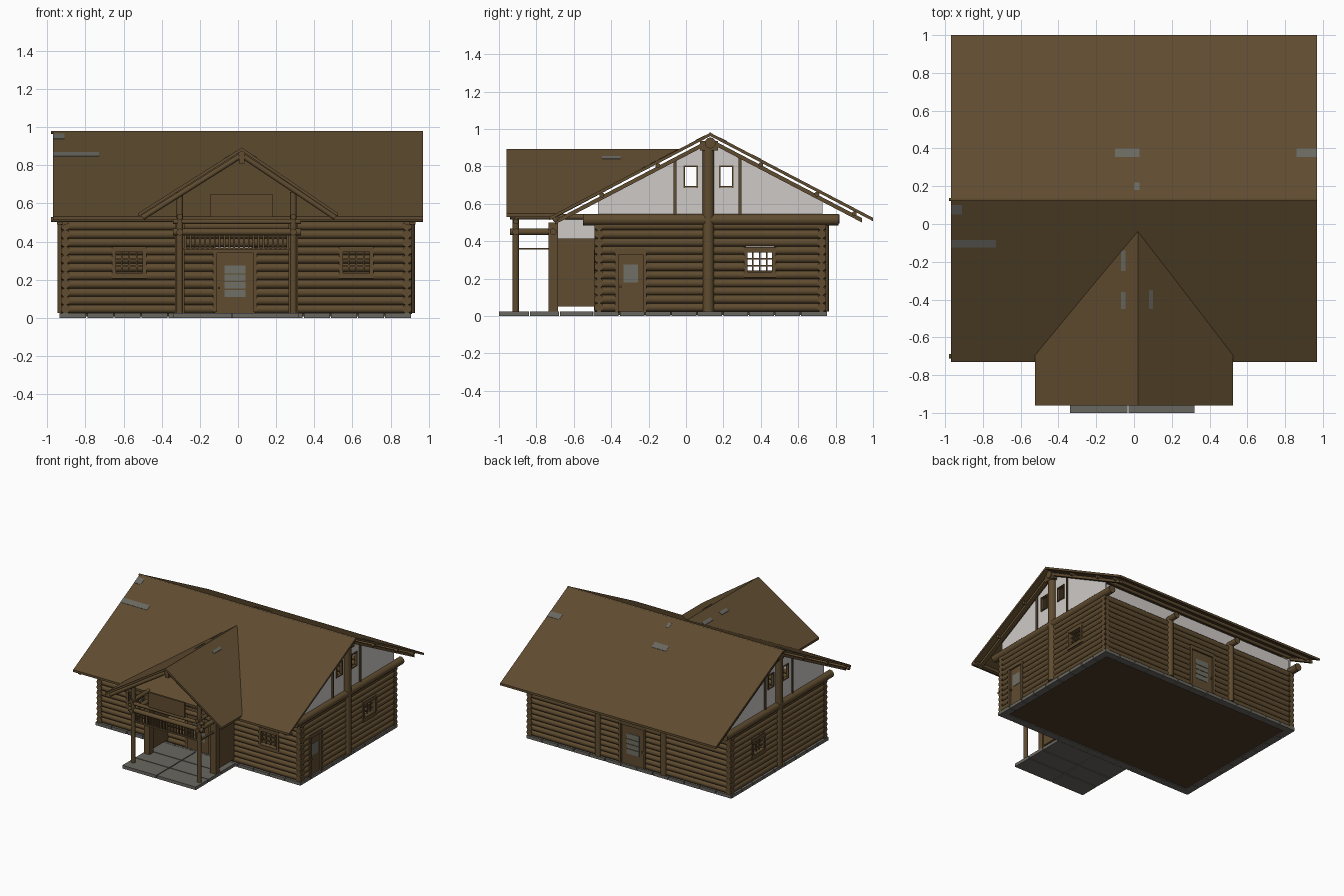
import bpy, bmesh, math
from mathutils import Vector, Matrix

cube = bpy.data.objects.get("Cube")
if cube:
    bpy.data.objects.remove(cube)


def material(name, rgb):
    m = bpy.data.materials.new(name)
    m.use_nodes = True
    m.diffuse_color = (*rgb, 1)
    b = m.node_tree.nodes["Principled BSDF"]
    b.inputs["Base Color"].default_value = (*rgb, 1)
    b.inputs["Roughness"].default_value = 0.9
    return m


WOOD = material("brown wood", (0.115, 0.072, 0.029))
FLOOR = material("dark brown floor", (0.075, 0.045, 0.02))
STONE = material("grey stone", (0.14, 0.135, 0.115))
PLASTER = material("pale plaster", (0.62, 0.59, 0.57))
GLASS = material("grey glass", (0.16, 0.16, 0.135))


class Part:
    """Collects primitives into one named object."""
    def __init__(self, name, mat):
        self.name, self.mat, self.bm = name, mat, bmesh.new()

    def box(self, x0, x1, y0, y1, z0, z1):
        mid = Vector((x0 + x1, y0 + y1, z0 + z1)) / 2
        size = Matrix.Diagonal((abs(x1 - x0), abs(y1 - y0), abs(z1 - z0), 1))
        bmesh.ops.create_cube(self.bm, size=1, matrix=Matrix.Translation(mid) @ size)

    def log(self, a, b, r):
        a, b = Vector(a), Vector(b)
        turn = (b - a).to_track_quat('Z', 'Y').to_matrix().to_4x4()
        bmesh.ops.create_cone(self.bm, cap_ends=True, segments=12, radius1=r, radius2=r,
                              depth=(b - a).length, matrix=Matrix.Translation((a + b) / 2) @ turn)

    def prism(self, pts, shift):
        low = [self.bm.verts.new(p) for p in pts]
        high = [self.bm.verts.new(Vector(p) + Vector(shift)) for p in pts]
        self.bm.faces.new(low)
        self.bm.faces.new(high[::-1])
        for i in range(len(pts)):
            j = (i + 1) % len(pts)
            self.bm.faces.new((low[j], low[i], high[i], high[j]))

    def done(self, smooth=False):
        bmesh.ops.recalc_face_normals(self.bm, faces=self.bm.faces)
        me = bpy.data.meshes.new(self.name)
        self.bm.to_mesh(me)
        self.bm.free()
        me.materials.append(self.mat)
        ob = bpy.data.objects.new(self.name, me)
        bpy.context.collection.objects.link(ob)
        if smooth:
            bpy.ops.object.select_all(action='DESELECT')
            ob.select_set(True)
            bpy.context.view_layer.objects.active = ob
            bpy.ops.object.shade_smooth_by_angle(angle=math.radians(40))


# Main dimensions
LEFT, RIGHT, FRONT, BACK = 0.885, -0.905, -0.465, 0.725
RIDGE_Y, RIDGE_Z, SLOPE = 0.13, 0.98, 0.523


def roof_z(y, drop=0):
    return RIDGE_Z - drop - SLOPE * abs(y - RIDGE_Y)


# Openings in each wall: start, end, bottom, top
side_window = (0.32, 0.47, 0.235, 0.34)
front_windows = [(-0.65, -0.49, 0.235, 0.345), (0.54, 0.70, 0.235, 0.345)]
front_door, back_door = (-0.12, 0.09, 0.04, 0.34), (-0.15, 0.07, 0.04, 0.34)
side_door = (-0.37, -0.22, 0.03, 0.33)
walls = [("front", 'x', FRONT, -1, front_windows, [front_door]),
         ("back", 'x', BACK, 1, [], [back_door]),
         ("left", 'y', LEFT, 1, [side_window], [side_door]),
         ("right", 'y', RIGHT, -1, [side_window], [])]


def along(part, axis, u0, u1, w0, w1, z0, z1):
    """Box laid along a wall running on the given axis."""
    if axis == 'x':
        part.box(u0, u1, w0, w1, z0, z1)
    else:
        part.box(w0, w1, u0, u1, z0, z1)


# Log walls, with logs broken at the openings
for name, axis, w, out, windows, doors in walls:
    wall = Part(name + "_log_wall", WOOD)
    a, b = (RIGHT - 0.024, LEFT + 0.024) if axis == 'x' else (FRONT - 0.024, BACK + 0.024)
    for k in range(11):
        z = 0.046 + 0.0435 * k
        start, spans = a, []
        for u0, u1, z0, z1 in sorted(windows + doors):
            if z0 - 0.012 < z < z1 + 0.012:
                spans.append((start, u0))
                start = u1
        for s, e in spans + [(start, b)]:
            ends = [(s, w, z), (e, w, z)] if axis == 'x' else [(w, s, z), (w, e, z)]
            wall.log(*ends, 0.0235)
    wall.done(True)

    trim = Part(name + "_frames", WOOD)
    for u0, u1, z0, z1 in windows + doors:
        for u in (u0, u1):
            along(trim, axis, u - 0.01, u + 0.01, w - 0.025, w + 0.027 * out, z0 - 0.01, z1 + 0.01)
        along(trim, axis, u0 - 0.01, u1 + 0.01, w - 0.02, w + 0.025 * out, z1, z1 + 0.03)
    for u0, u1, z0, z1 in windows:
        along(trim, axis, u0 - 0.01, u1 + 0.01, w - 0.02, w + 0.025 * out, z0 - 0.03, z0)
        for i in (1, 2, 3):
            u = u0 + (u1 - u0) * i / 4
            along(trim, axis, u - 0.004, u + 0.004, w - 0.005, w + 0.005, z0, z1)
        for i in (1, 2):
            z = z0 + (z1 - z0) * i / 3
            along(trim, axis, u0, u1, w - 0.005, w + 0.005, z - 0.004, z + 0.004)
    for u0, u1, z0, z1 in doors:
        along(trim, axis, u0, u1, w - 0.012, w + 0.012, 0.025, z1)
    trim.done()

    # Door glass with thin glazing bars
    for u0, u1, z0, z1 in doors:
        pane = Part(name + "_door_glass", GLASS)
        bars = Part(name + "_door_bars", WOOD)
        m, q = (u0 + u1) / 2, (u1 - u0) * 0.26
        low = 0.18 if axis == 'y' else 0.11
        along(pane, axis, m - q, m + q, w + 0.012 * out, w + 0.015 * out, low, 0.275)
        if axis == 'x':
            for z in (0.15, 0.19, 0.23):
                along(bars, axis, m - q, m + q, w + 0.014 * out, w + 0.018 * out, z - 0.003, z + 0.003)
        handle = u0 + 0.02
        along(bars, axis, handle - 0.006, handle + 0.006, w, w + 0.024 * out, 0.15, 0.162)
        pane.done()
        bars.done()

# Plaster gables built in columns around two small windows
cuts = [-0.47, -0.01, 0.06, RIDGE_Y, 0.18, 0.25, 0.73]
for side, x in (("left", LEFT), ("right", RIGHT)):
    out = 1 if x > 0 else -1
    gable = Part(side + "_gable", PLASTER)
    frame = Part(side + "_gable_timbers", WOOD)
    for i, (y0, y1) in enumerate(zip(cuts, cuts[1:])):
        hole = i in (1, 4)
        for b, t in ([(0.5, 0.69), (0.80, None)] if hole else [(0.5, None)]):
            gable.prism([(x - 0.005, y0, b), (x - 0.005, y1, b), (x - 0.005, y1, t or roof_z(y1, 0.05)),
                         (x - 0.005, y0, t or roof_z(y0, 0.05))], (0.01, 0, 0))
        if hole:
            for y in (y0, y1):
                frame.box(x - 0.012, x + 0.012, y - 0.004, y + 0.004, 0.685, 0.805)
            for z in (0.69, 0.80):
                frame.box(x - 0.012, x + 0.012, y0, y1, z - 0.004, z + 0.004)
    for y in (-0.06, 0.29):
        frame.box(x - 0.015, x + 0.015, y - 0.008, y + 0.008, 0.53, roof_z(y, 0.05))
    # Sloping rafters, ridge post, post head and plate log
    rx = x + 0.03 * out
    for end in (-0.70, 0.94):
        frame.prism([(rx - 0.015, RIDGE_Y, roof_z(RIDGE_Y, 0.032)), (rx - 0.015, end, roof_z(end, 0.032)),
                     (rx - 0.015, end, roof_z(end, 0.056)), (rx - 0.015, RIDGE_Y, roof_z(RIDGE_Y, 0.056))],
                    (0.03, 0, 0))
    frame.log((x + 0.012 * out, 0.12, 0.025), (x + 0.012 * out, 0.12, 0.92), 0.031)
    frame.box(x - 0.03, x + 0.045, 0.075, 0.17, 0.885, 0.935)
    frame.log((x + 0.01 * out, -0.55, 0.515), (x + 0.01 * out, 0.815, 0.515), 0.03)
    gable.done()
    frame.done(True)

infill = Part("eave_infill", PLASTER)
for y in (FRONT + 0.01, BACK - 0.01):
    infill.box(RIGHT, LEFT, y - 0.005, y + 0.005, 0.49, 0.61)
infill.done()

# Main roof slopes, ridge cap and purlins
for name, end in (("front", -0.73), ("back", 1.0)):
    slope = Part(name + "_roof", WOOD)
    slope.prism([(-0.97, RIDGE_Y, RIDGE_Z), (0.97, RIDGE_Y, RIDGE_Z), (0.97, end, roof_z(end)),
                 (-0.97, end, roof_z(end))], (0, 0, -0.018))
    slope.done()
purlins = Part("roof_purlins", WOOD)
for y in (-0.69, -0.45, -0.15, 0.4, 0.7, 0.9):
    purlins.log((-0.96, y, roof_z(y, 0.03)), (0.95, y, roof_z(y, 0.03)), 0.013)
purlins.log((-0.95, RIDGE_Y, 0.925), (0.94, RIDGE_Y, 0.925), 0.03)
purlins.log((-0.98, RIDGE_Y, 0.973), (0.97, RIDGE_Y, 0.973), 0.008)
purlins.log((-0.98, -0.70, 0.515), (0.97, -0.70, 0.515), 0.013)
purlins.done(True)

# Back wall posts with short beams under the eave
posts = Part("back_posts", WOOD)
for x in (0.27, -0.32):
    posts.log((x, BACK + 0.015, 0.025), (x, BACK + 0.015, 0.52), 0.025)
    posts.log((x, 0.60, 0.52), (x, 0.82, 0.52), 0.024)
posts.done(True)

# Porch roof, joined to the front slope at the valleys
PX, PZ, EAVE = 0.02, 0.893, 0.548
for name, x in (("left", 0.525), ("right", -0.525)):
    half = Part(name + "_porch_roof", WOOD)
    half.prism([(PX, -0.96, PZ), (PX, -0.04, PZ), (x, -0.69, EAVE), (x, -0.96, EAVE)], (0, 0, -0.018))
    half.done()

# Porch posts, beams, truss and balustrade
porch = Part("porch_frame", WOOD)
for x in (-0.305, 0.29):
    porch.log((x, -0.91, 0.02), (x, -0.91, 0.66), 0.017)
    porch.box(x - 0.025, x + 0.025, -0.735, -0.685, 0.02, 0.5)
    porch.log((x, -0.94, 0.45), (x, -0.69, 0.45), 0.018)
    porch.box(x - 0.008, x + 0.008, -0.91, -0.72, 0.355, 0.365)
    porch.box(x - 0.015, x + 0.015, -0.69, FRONT, 0.05, 0.415)
    porch.log((x, -0.94, 0.53), (x, FRONT, 0.53), 0.015)
for y in (-0.91, -0.71):
    porch.log((-0.34, y, 0.45), (0.33, y, 0.45), 0.018)
porch.log((-0.34, -0.91, 0.505), (0.33, -0.91, 0.505), 0.014)
porch.box(-0.3, 0.29, -0.917, -0.903, 0.355, 0.367)
for i in range(22):
    x = -0.275 + 0.0255 * i
    porch.box(x - 0.005, x + 0.005, -0.915, -0.905, 0.365, 0.435)
for x in (-0.50, 0.51):
    porch.log((PX, -0.925, PZ - 0.04), (x, -0.925, EAVE - 0.022), 0.014)
porch.box(PX - 0.015, PX + 0.015, -0.945, -0.9, 0.81, 0.85)
porch.log((PX, -0.95, PZ - 0.035), (PX, -0.15, PZ - 0.035), 0.018)
porch.done(True)
board = Part("blank_porch_board", WOOD)
board.box(-0.145, 0.18, -0.945, -0.93, 0.53, 0.65)
board.done()
upper = Part("porch_side_infill", PLASTER)
for x in (-0.305, 0.29):
    upper.box(x - 0.005, x + 0.005, -0.69, FRONT, 0.415, 0.52)
upper.done()

# Floor, perimeter stones and porch paving
floor = Part("floor", FLOOR)
floor.box(RIGHT, LEFT, FRONT, BACK, 0.006, 0.022)
floor.done()
stones = Part("foundation_stones", STONE)
for n, a, b, axis, lines in ((13, -0.935, 0.91, 'x', (-0.495, 0.695)), (9, -0.495, 0.75, 'y', (-0.935, 0.85))):
    step = (b - a) / n
    for i in range(n):
        for w in lines:
            along(stones, axis, a + i * step + 0.003, a + (i + 1) * step - 0.003, w, w + 0.058, 0, 0.025)
stones.done()
paving = Part("porch_paving", STONE)
for x0, x1 in ((-0.34, -0.035), (-0.028, 0.32)):
    for y0, y1 in ((-1.0, -0.84), (-0.833, -0.68), (-0.673, -0.497)):
        paving.box(x0, x1, y0, y1, 0, 0.025)
paving.done()

# Worn grey patches on the roofs
worn = Part("worn_roof_patches", STONE)
for x0, x1, y0, y1 in ((-0.97, -0.91, 0.05, 0.1), (-0.97, -0.73, -0.125, -0.085), (-0.1, 0.03, 0.355, 0.4),
                       (0.86, 0.97, 0.355, 0.4), (0, 0.03, 0.18, 0.22)):
    worn.prism([(x, y, roof_z(y) - 0.001) for x, y in ((x0, y0), (x1, y0), (x1, y1), (x0, y1))], (0, 0, 0.003))
for x0, x1, y0, y1 in ((-0.07, -0.045, -0.25, -0.14), (-0.07, -0.045, -0.45, -0.36), (0.08, 0.1, -0.45, -0.35)):
    worn.prism([(x, y, PZ - abs(x - PX) * (PZ - EAVE) / abs(math.copysign(0.525, x) - PX))
                for x, y in ((x0, y0), (x1, y0), (x1, y1), (x0, y1))], (0, 0, 0.003))
worn.done()
